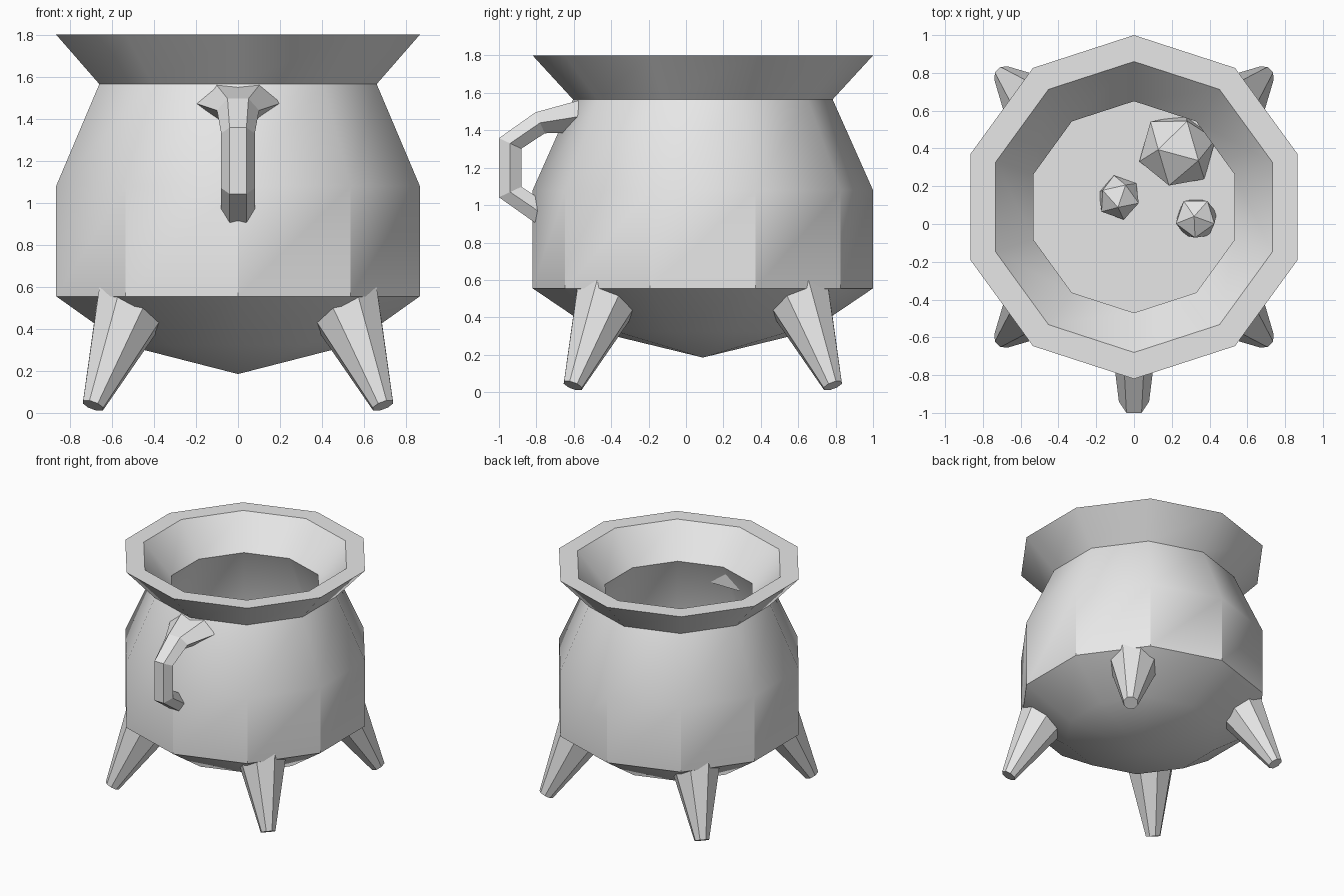
import bpy, bmesh, math
from mathutils import Vector, Euler

cube = bpy.data.objects.get("Cube")
if cube:
    bpy.data.objects.remove(cube, do_unlink=True)

CY = 0.09  # pot axis
LIQUID_Z = 0.8

grey = bpy.data.materials.new("light_grey")
grey.use_nodes = True
grey.diffuse_color = (0.8, 0.8, 0.8, 1)
grey.node_tree.nodes["Principled BSDF"].inputs["Base Color"].default_value = (0.8, 0.8, 0.8, 1)


def finish(name, bm, smooth_angle=None):
    bmesh.ops.recalc_face_normals(bm, faces=bm.faces)
    mesh = bpy.data.meshes.new(name)
    bm.to_mesh(mesh)
    bm.free()
    mesh.materials.append(grey)
    ob = bpy.data.objects.new(name, mesh)
    bpy.context.collection.objects.link(ob)
    if smooth_angle:
        bpy.ops.object.select_all(action="DESELECT")
        ob.select_set(True)
        bpy.context.view_layer.objects.active = ob
        bpy.ops.object.shade_smooth_by_angle(angle=math.radians(smooth_angle))
    return ob


def bridge(bm, a, b):
    n = len(a)
    for i in range(n):
        j = (i + 1) % n
        bm.faces.new((a[i], a[j], b[j], b[i]))


def loft(bm, rings, capped=True):
    loops = [[bm.verts.new(p) for p in ring] for ring in rings]
    for a, b in zip(loops, loops[1:]):
        bridge(bm, a, b)
    if capped:
        bm.faces.new(loops[0])
        bm.faces.new(loops[-1])
    return loops


def decagon(r, z):
    angles = [math.radians(90 + 36 * i) for i in range(10)]
    return [(r * math.cos(a), CY + r * math.sin(a), z) for a in angles]


# Pot: outer wall up, over the rim, inner wall down, pointed at both ends
profile = [(0.567, 0.323), (0.91, 0.555), (0.91, 1.08), (0.694, 1.565), (0.91, 1.8),
           (0.77, 1.8), (0.56, 1.56), (0.78, 1.06), (0.78, 0.63), (0.5, 0.45)]
bm = bmesh.new()
loops = loft(bm, [decagon(r, z) for r, z in profile], capped=False)
for loop, z in ((loops[0], 0.185), (loops[-1], 0.32)):
    tip = bm.verts.new((0, CY, z))
    for i in range(10):
        bm.faces.new((loop[i], loop[(i + 1) % 10], tip))
finish("pot", bm, 35)

# Flat liquid surface
bm = bmesh.new()
bm.faces.new([bm.verts.new(p) for p in decagon(0.78, LIQUID_Z)])
finish("liquid", bm)

# Faceted lumps floating in the liquid
lumps = [(0.23, 0.39, 0.21, 0.5), (-0.08, 0.14, 0.12, 1.1), (0.33, 0.03, 0.12, 2.0)]
for i, (x, y, r, turn) in enumerate(lumps):
    bm = bmesh.new()
    bmesh.ops.create_icosphere(bm, subdivisions=1, radius=r)
    bmesh.ops.rotate(bm, verts=bm.verts, matrix=Euler((turn, 0.4, turn)).to_matrix())
    bmesh.ops.translate(bm, verts=bm.verts, vec=(x, y, LIQUID_Z + 0.02))
    finish(f"floating_lump_{i + 1}", bm)

# Four splayed, tapered legs
for side, sx in (("left", 1), ("right", -1)):
    for end, sy in (("front", -1), ("back", 1)):
        foot = Vector((sx * 0.69, CY + sy * 0.695, 0.035))
        axis = Vector((-0.384 * sx, -0.384 * sy, 1)).normalized()
        across = Vector((-sy, sx, 0)).normalized()
        outward = axis.cross(across)

        def ring(dist, r):
            return [foot + axis * dist + r * (math.cos(a) * across + math.sin(a) * outward)
                    for a in (math.radians(22.5 + 45 * k) for k in range(8))]

        bm = bmesh.new()
        loft(bm, [ring(0, 0.055), ring(0.645, 0.206)])
        finish(f"{end}_{side}_leg", bm)

# Handle: hexagonal sections (y, z, half width, outward offset dy, dz)
sections = [(-0.5, 1.485, 0.235, 0, 0.095), (-0.78, 1.44, 0.1, -0.025, 0.056),
            (-0.94, 1.33, 0.08, -0.06, 0.028), (-0.94, 1.07, 0.08, -0.06, -0.028),
            (-0.72, 0.92, 0.08, -0.03, -0.055)]
hexagon = [(1, 0), (0.5, 1), (-0.5, 1), (-1, 0), (-0.5, -1), (0.5, -1)]
bm = bmesh.new()
loft(bm, [[(w * u, y + dy * v, z + dz * v) for u, v in hexagon]
          for y, z, w, dy, dz in sections])
finish("handle", bm)
